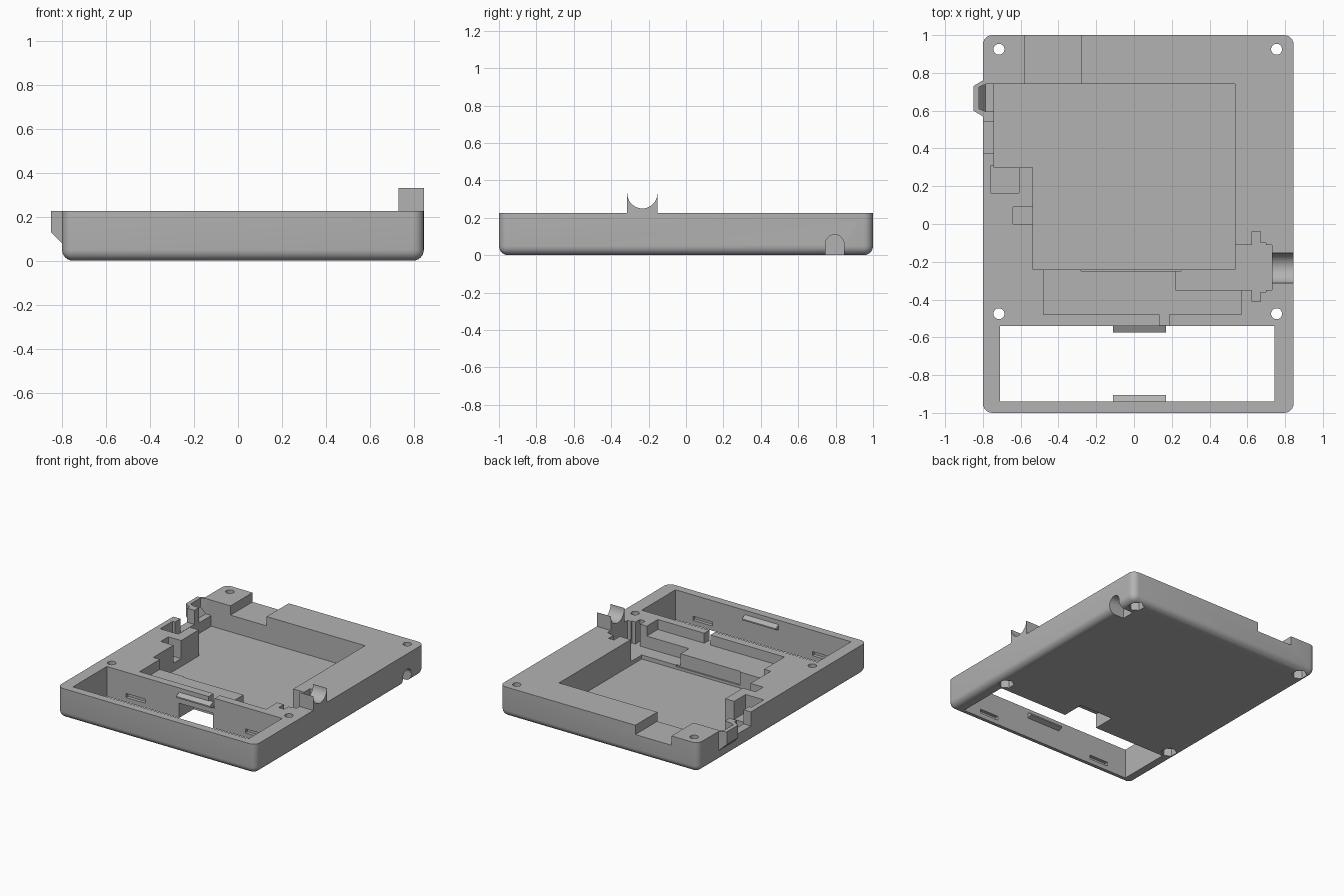
import bpy, bmesh, math
from mathutils import Vector, Matrix

if "Cube" in bpy.data.objects:
    bpy.data.objects.remove(bpy.data.objects["Cube"])

grey = bpy.data.materials.new("plain grey")
grey.use_nodes = True
grey.diffuse_color = (0.45, 0.45, 0.45, 1)
grey.node_tree.nodes["Principled BSDF"].inputs["Base Color"].default_value = grey.diffuse_color

TOP = 0.225
OVER = 0.4  # cutters run past the rim


def finish(name, bm):
    bmesh.ops.recalc_face_normals(bm, faces=bm.faces)
    mesh = bpy.data.meshes.new(name)
    bm.to_mesh(mesh)
    bm.free()
    mesh.materials.append(grey)
    obj = bpy.data.objects.new(name, mesh)
    bpy.context.collection.objects.link(obj)
    return obj


def box_bm(x0, x1, y0, y1, z0, z1):
    bm = bmesh.new()
    bmesh.ops.create_cube(bm, size=1)
    bmesh.ops.scale(bm, vec=(x1 - x0, y1 - y0, z1 - z0), verts=bm.verts)
    bmesh.ops.translate(bm, vec=((x0 + x1) / 2, (y0 + y1) / 2, (z0 + z1) / 2), verts=bm.verts)
    return bm


def box(name, *dims):
    return finish(name, box_bm(*dims))


def rod(name, centre, radius, length, axis="Z", sides=32):
    bm = bmesh.new()
    turn = Matrix.Rotation(math.pi / 2, 4, "Y") if axis == "X" else Matrix()
    bmesh.ops.create_cone(bm, cap_ends=True, segments=sides, radius1=radius, radius2=radius,
                          depth=length, matrix=Matrix.Translation(centre) @ turn)
    return finish(name, bm)


def hull(name, points):
    bm = bmesh.new()
    for p in points:
        bm.verts.new(p)
    bmesh.ops.convex_hull(bm, input=bm.verts)
    bmesh.ops.dissolve_limit(bm, angle_limit=0.01, verts=bm.verts, edges=bm.edges)
    return finish(name, bm)


def combine(target, tool, operation="DIFFERENCE"):
    mod = target.modifiers.new(tool.name, "BOOLEAN")
    mod.object, mod.operation, mod.solver = tool, operation, "EXACT"
    bpy.context.view_layer.objects.active = target
    bpy.ops.object.modifier_apply(modifier=mod.name)
    bpy.data.objects.remove(tool)


# Case shell with rounded corners and a rounded underside
bm = box_bm(-0.8, 0.845, -1, 1, 0, TOP)
edges = [e for e in bm.edges if not all(v.co.z > 0.1 for v in e.verts)]
bmesh.ops.bevel(bm, geom=edges, offset=0.05, segments=6, profile=0.5, affect="EDGES")
case = finish("case_shell", bm)

# Socket bulge on the right side wall
combine(case, hull("socket_bulge", [
    (-0.76, 0.57, TOP), (-0.76, 0.76, TOP), (-0.80, 0.57, TOP), (-0.80, 0.76, TOP),
    (-0.85, 0.6, TOP), (-0.85, 0.73, TOP), (-0.85, 0.6, 0.13), (-0.85, 0.73, 0.13),
    (-0.80, 0.57, 0.08), (-0.80, 0.76, 0.08), (-0.76, 0.57, 0.08), (-0.76, 0.76, 0.08)]), "UNION")

# Recesses opened from the top: x0, x1, y0, y1, floor height
recesses = {
    "main_pocket": (-0.535, 0.535, -0.24, 0.74, 0.03),
    "main_pocket_side": (-0.74, -0.5, 0.3, 0.74, 0.03),
    "shallow_shelf": (-0.48, 0.57, -0.48, -0.2, 0.15),
    "shelf_lip": (-0.28, 0.25, -0.25, -0.2, 0.05),
    "connector_bay": (0.22, 0.73, -0.35, -0.11, 0.06),
    "bay_cross_slot": (0.625, 0.67, -0.41, -0.04, 0.06),
    "bay_small_slot": (0.66, 0.7, -0.36, -0.1, 0.06),
    "rear_notch": (-0.58, -0.28, 0.72, 1.1, 0.155),
    "side_groove": (-0.9, -0.72, 0.375, 0.54, 0.12),
    "switch_recess": (-0.76, -0.61, 0.165, 0.31, 0.09),
    "button_recess": (-0.64, -0.52, 0.0, 0.09, 0.09),
    "wire_channel": (0.135, 0.185, -0.56, -0.47, 0.15),
}
for name, (x0, x1, y0, y1, floor) in recesses.items():
    combine(case, box(name, x0, x1, y0, y1, floor, OVER))

# Sloped socket opening
combine(case, hull("socket_opening", [
    (x, y, z) for x, inset, low in ((-0.82, 0.015, 0.16), (-0.785, 0, 0.11), (-0.72, 0, 0.11))
    for y in (0.595 + inset, 0.74 - inset) for z in (low, OVER)]))

# Front window and the opening under the dividing wall
combine(case, box("front_window", -0.71, 0.745, -0.94, -0.54, -0.1, OVER))
combine(case, box("divider_opening", -0.11, 0.17, -0.6, -0.37, -0.1, 0.11))

# Blind latch slots in the front wall and the dividing wall
for x in (-0.47, 0.52):
    for y in (-0.94, -0.54):
        combine(case, box("latch_slot", x - 0.08, x + 0.08, y - 0.025, y + 0.025, 0.035, 0.065))

# Screw holes with hexagonal nut recesses below
for x in (-0.715, 0.755):
    for y in (-0.475, 0.925):
        combine(case, rod("screw_hole", (x, y, 0.1), 0.029, 0.6))
        combine(case, rod("nut_recess", (x, y, 0), 0.055, 0.12, sides=6))

# Round cord recess on the left side wall, open below
combine(case, rod("cord_hole", (0.82, 0.795, 0.06), 0.05, 0.2, "X"))
combine(case, box("cord_slot", 0.72, 0.92, 0.745, 0.845, -0.1, 0.06))

# Cable cradle standing on the rim
cradle = box("cable_cradle", 0.73, 0.845, -0.315, -0.152, TOP - 0.02, 0.33)
combine(cradle, rod("cradle_groove", (0.8, -0.2335, 0.33), 0.08, 0.4, "X", 48))

# Wedge-shaped snap ridges facing each other across the window
ridges = []
for name, wall, out in (("front_snap_ridge", -0.945, 1), ("rear_snap_ridge", -0.535, -1)):
    profile = ((0, 0.15), (0.04, 0.165), (0.04, 0.175), (0, 0.195))
    ridges.append(hull(name, [(x, wall + out * d, z) for x in (-0.11, 0.17) for d, z in profile]))

# Smooth the curved surfaces and keep crisp edges
bpy.ops.object.select_all(action="DESELECT")
for obj in (case, cradle, *ridges):
    obj.select_set(True)
bpy.context.view_layer.objects.active = case
bpy.ops.object.shade_smooth_by_angle(angle=math.radians(30))
